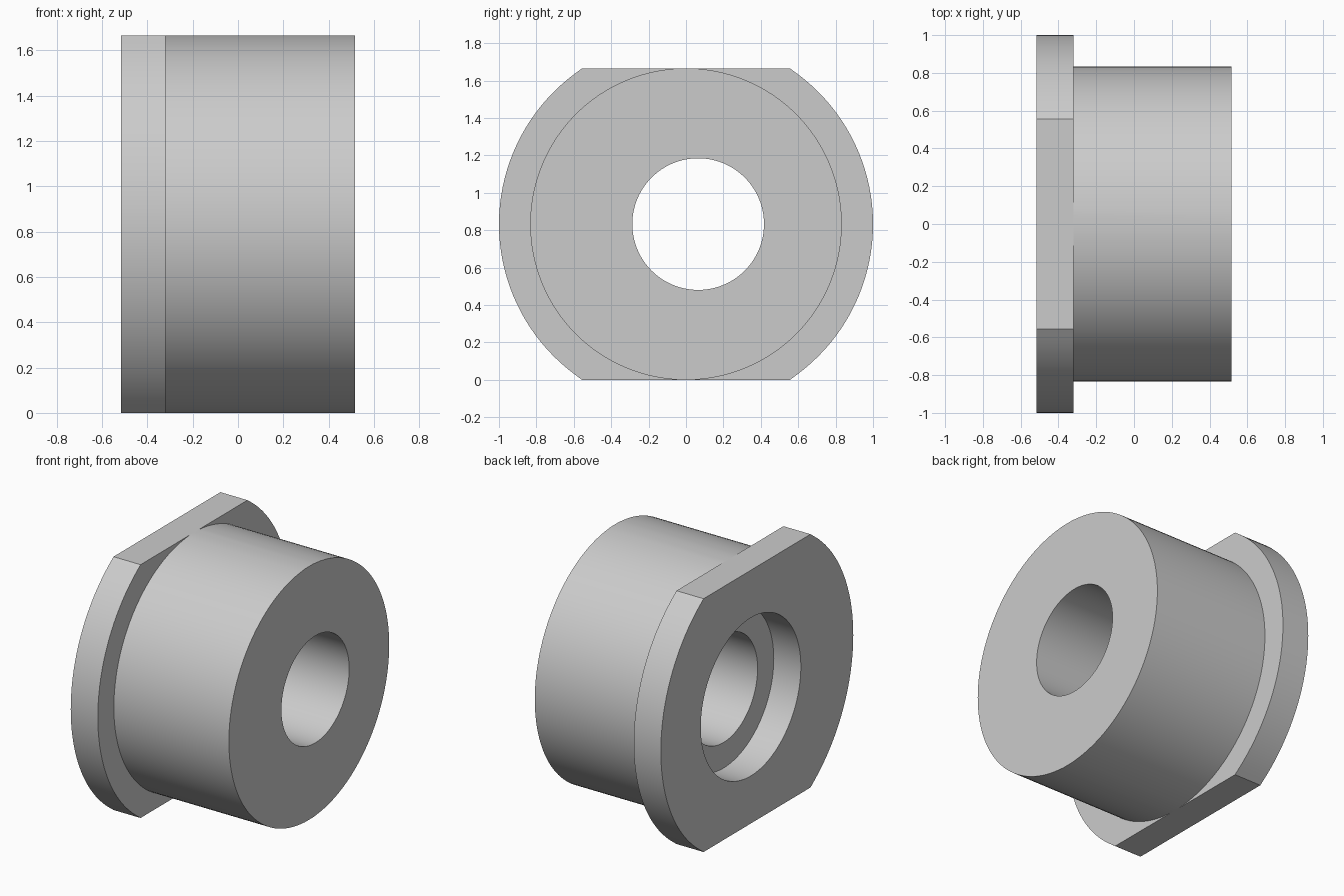
import bpy
import bmesh
from math import sin, cos, tau

if "Cube" in bpy.data.objects:
    bpy.data.objects.remove(bpy.data.objects["Cube"], do_unlink=True)

SEGMENTS = 128
BODY_R = 0.833        # also the half height of the flange flats
FLANGE_R = 1.0
BORE_R, RECESS_R = 0.352, 0.52
BORE_Y = 0.065        # the bore is off centre
BACK, STEP, END = -0.517, -0.32, 0.517


def ring(bm, x, radius, y=0.0):
    """Circle of vertices across the x axis, cut flat at top and bottom."""
    verts = []
    for i in range(SEGMENTS):
        a = tau * i / SEGMENTS
        z = radius * sin(a)
        if abs(z) > BODY_R - 0.003:
            z = BODY_R if z > 0 else -BODY_R
        verts.append(bm.verts.new((x, y + radius * cos(a), z + BODY_R)))
    return verts


# Section of the bushing, walked from the flange round to the recess
bm = bmesh.new()
rings = [
    ring(bm, BACK, FLANGE_R),
    ring(bm, STEP, FLANGE_R),
    ring(bm, STEP, BODY_R),
    ring(bm, END, BODY_R),
    ring(bm, END, BORE_R, BORE_Y),
    ring(bm, STEP, BORE_R, BORE_Y),
    ring(bm, STEP, RECESS_R, BORE_Y),
    ring(bm, BACK, RECESS_R, BORE_Y),
]
for k, a in enumerate(rings):
    b = rings[(k + 1) % len(rings)]
    for i in range(SEGMENTS):
        j = (i + 1) % SEGMENTS
        bm.faces.new((a[i], a[j], b[j], b[i]))
bmesh.ops.recalc_face_normals(bm, faces=bm.faces)
# The body touches the flats, so weld the points of contact
bmesh.ops.remove_doubles(bm, verts=bm.verts, dist=0.0001)

mesh = bpy.data.meshes.new("flanged_bushing")
bm.to_mesh(mesh)
bm.free()
bushing = bpy.data.objects.new("flanged_bushing", mesh)
bpy.context.collection.objects.link(bushing)

# Plain grey finish
grey = bpy.data.materials.new("light_grey")
grey.use_nodes = True
colour = (0.6, 0.6, 0.6, 1.0)
grey.diffuse_color = colour
grey.node_tree.nodes["Principled BSDF"].inputs["Base Color"].default_value = colour
mesh.materials.append(grey)

bpy.ops.object.select_all(action="DESELECT")
bushing.select_set(True)
bpy.context.view_layer.objects.active = bushing
bpy.ops.object.shade_smooth_by_angle(angle=0.5)
